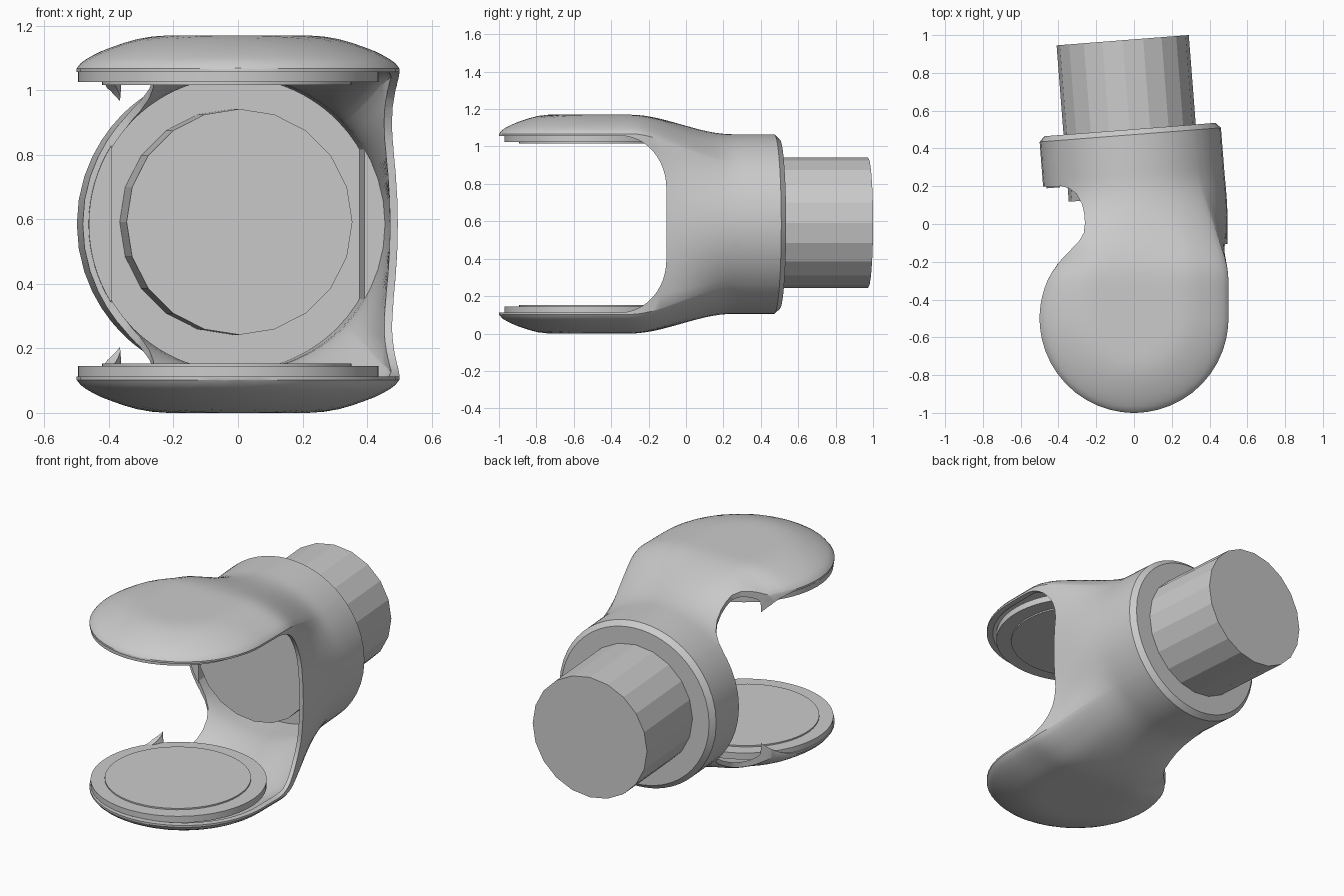
import bpy, bmesh
from math import sin, cos, pi, hypot, atan2, sqrt, radians
from mathutils import Matrix, Vector

if "Cube" in bpy.data.objects:
    bpy.data.objects.remove(bpy.data.objects["Cube"])

CZ = 0.585                      # mid height of the fork
TILT = 0.078                    # slight sideways tilt of socket and shaft
DOME = [(0, .585), (.24, .585), (.3, .577), (.36, .56), (.42, .538),
        (.46, .518), (.485, .502), (.5, .483)]


def dome(r):
    for (r0, h0), (r1, h1) in zip(DOME, DOME[1:]):
        if r <= r1:
            return h0 + (h1 - h0) * (r - r0) / (r1 - r0)
    return DOME[-1][1]


def smooth(a, b, v):
    u = min(max((v - a) / (b - a), 0), 1)
    return u * u * (3 - 2 * u)


def finish(bm, name, angle=30):
    bmesh.ops.recalc_face_normals(bm, faces=bm.faces)
    me = bpy.data.meshes.new(name)
    bm.to_mesh(me)
    bm.free()
    ob = bpy.data.objects.new(name, me)
    bpy.context.collection.objects.link(ob)
    if angle:
        shade(ob, angle)
    return ob


def shade(ob, angle):
    bpy.ops.object.select_all(action='DESELECT')
    bpy.context.view_layer.objects.active = ob
    ob.select_set(True)
    bpy.ops.object.shade_smooth_by_angle(angle=radians(angle))


def ring(y, w, radius):
    """Cross-section at y: domed slab blending into a round socket; w insets it."""
    t = smooth(-.3, .25, y)
    R = .5 - w

    def quadrant(side):
        dy = min(y + .5, 0)
        if side < 0 and y > -.5:
            dy = min(y + .5, .3) * (1 - smooth(-.2, .15, y))
        a = sqrt(max(R * R - dy * dy, 1e-6))
        pts = []
        for j in range(20):
            if j < 6:
                x, z = a, (dome(.5) - w) * j / 6
            else:
                x = a * cos((j - 6) / 14 * pi / 2)
                r = hypot(x, dy) if y < -.5 else x / a * R
                z = dome(r + w * r / R) - w
            pts.append((x, z))
        pts.append((0, dome(abs(min(y + .5, 0)) + w * 0.5) - w))
        out = []
        for x, z in pts:
            ang = atan2(z, x)
            x = x * (1 - t) + radius * cos(ang) * t
            z = z * (1 - t) + radius * sin(ang) * t
            out.append((side * x, z))
        return out

    q, p = quadrant(1), quadrant(-1)
    loop = q + p[-2::-1]
    loop += [(x, -z) for x, z in p[1:]] + [(x, -z) for x, z in q[-2:0:-1]]
    s = smooth(-.15, .2, y)
    return [(x - TILT * (y - .22) * s, y + TILT * x * s, CZ + z) for x, z in loop]


def loft(name, w, end):
    front = [(-.5 - (.5 - w) * sin(radians(k)), .48 - w)
             for k in (88, 82, 75, 68, 60, 52, 44, 36, 28, 20, 12, 5)]
    back = [(-.5 + .04 * i, .48 - w) for i in range(20)]
    bm = bmesh.new()
    rows = [[bm.verts.new(c) for c in ring(y, w, r)] for y, r in front + back + end]
    n = len(rows[0])
    for a, b in zip(rows, rows[1:]):
        for i in range(n):
            bm.faces.new((a[i], a[(i + 1) % n], b[(i + 1) % n], b[i]))
    bm.faces.new(rows[0])
    bm.faces.new(rows[-1])
    return finish(bm, name, 0)


def prism(name, poly, place, lo, hi, angle=0):
    """Extrude a 2D outline between lo and hi; place maps (u, v, depth) to 3D."""
    bm = bmesh.new()
    a = [bm.verts.new(place(u, v, lo)) for u, v in poly]
    b = [bm.verts.new(place(u, v, hi)) for u, v in poly]
    n = len(poly)
    for i in range(n):
        bm.faces.new((a[i], a[(i + 1) % n], b[(i + 1) % n], b[i]))
    bm.faces.new(a)
    bm.faces.new(b)
    return finish(bm, name, angle)


def subtract(ob, cutter):
    cutter.hide_render = True
    m = ob.modifiers.new("cut", 'BOOLEAN')
    m.operation, m.solver, m.object = 'DIFFERENCE', 'EXACT', cutter
    bpy.context.view_layer.objects.active = ob
    bpy.ops.object.modifier_apply(modifier=m.name)
    bpy.data.objects.remove(cutter)


# Fork shell: lofted outer skin, hollowed, then cut open
shell = loft("fork_shell", 0, [(.3, .48), (.38, .48), (.472, .48), (.5, .453)])
subtract(shell, loft("cavity", .024, [(.3, .456), (.42, .456)]))

# Front gap between the two plates, with rounded inner corners
gap = [(-1.3, .472), (-.35, .472)]
gap += [(-.35 + .245 * sin(k * pi / 24), .192 + .28 * cos(k * pi / 24)) for k in range(1, 13)]
gap += [(y, -z) for y, z in reversed(gap)]
subtract(shell, prism("gap", gap, lambda u, v, d: (d, u, CZ + v), -1, 1))

# Side notch that leaves a waisted neck on the left
notch = [(-.7, -.24), (-.405, -.21), (-.345, -.147), (-.29, -.09), (-.265, -.045),
         (-.26, 0), (-.262, .05), (-.275, .105), (-.305, .16), (-.345, .19),
         (-.385, .2), (-.7, .195)]
subtract(shell, prism("notch", notch, lambda u, v, d: (u, v, d), -.5, 1.8))
shade(shell, 32)


# Contact pads on both plates, each with a raised disc
def disc(name, x, y, r, z0, z1):
    poly = [(x + r * cos(i * pi / 32), y + r * sin(i * pi / 32)) for i in range(64)]
    prism(name, poly, lambda u, v, d: (u, v, CZ + d), z0, z1, 30)


for label, s in (("upper", 1), ("lower", -1)):
    disc(label + "_pad", -.03, -.505, .466, s * .44, s * .478)
    disc(label + "_pad_disc", -.035, -.505, .387, s * .432, s * .46)


# Socket side blocks, flat on the inside
def tilted(u, v, d):
    return (u - TILT * (d - .22), d + TILT * u, CZ + v)


for label, s in (("right", 1), ("left", -1)):
    arc = [(s * .462 * cos(radians(a)), .462 * sin(radians(a))) for a in range(-32, 33, 4)]
    prism(label + "_socket_block", arc, tilted, .225, .45, 30)

# Faceted shaft running through the socket
shaft = [(.35 * cos(i * pi / 10), .35 * sin(i * pi / 10)) for i in range(20)]
prism("shaft", shaft, lambda u, v, d: (u + .016 - TILT * d, d + TILT * u, CZ + .007 + v), .145, .973)
